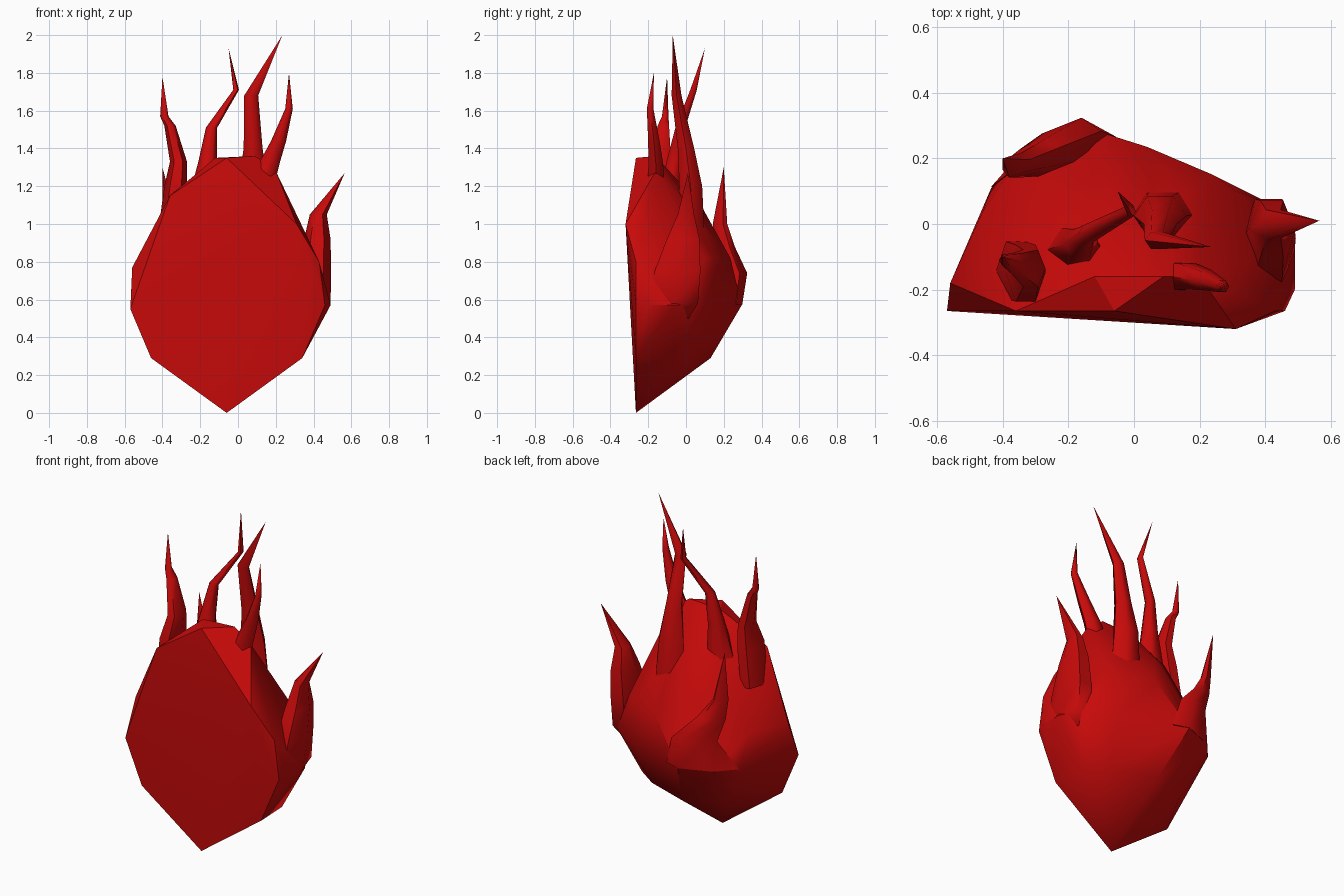
import bpy
import bmesh
from math import cos, sin, pi, radians
from mathutils import Vector

cube = bpy.data.objects.get("Cube")
if cube:
    bpy.data.objects.remove(cube, do_unlink=True)

# Single flat flame colour
flame_red = bpy.data.materials.new("flame red")
flame_red.use_nodes = True
colour = (0.58, 0.003, 0.003, 1)
flame_red.diffuse_color = colour
flame_red.node_tree.nodes["Principled BSDF"].inputs["Base Color"].default_value = colour

FRONT = -.265


def finish_object(name, mesh_builder, sharp_angle):
    """Turn a bmesh into a red object with smooth shading and sharp edges."""
    bmesh.ops.recalc_face_normals(mesh_builder, faces=mesh_builder.faces)
    mesh = bpy.data.meshes.new(name)
    mesh_builder.to_mesh(mesh)
    mesh_builder.free()
    mesh.materials.append(flame_red)
    part = bpy.data.objects.new(name, mesh)
    bpy.context.collection.objects.link(part)
    bpy.ops.object.select_all(action="DESELECT")
    part.select_set(True)
    bpy.context.view_layer.objects.active = part
    bpy.ops.object.shade_smooth_by_angle(angle=radians(sharp_angle))


def faceted_body(name, front_outline, back_points):
    """Wrap a convex faceted shell around the front outline and back points."""
    builder = bmesh.new()
    for x, z in front_outline:
        builder.verts.new((x, FRONT, z))
    for point in back_points:
        builder.verts.new(point)
    hull = bmesh.ops.convex_hull(builder, input=builder.verts[:])
    unused = {item for item in hull["geom_interior"] if isinstance(item, bmesh.types.BMVert)}
    bmesh.ops.delete(builder, geom=list(unused), context="VERTS")
    bmesh.ops.dissolve_limit(builder, angle_limit=radians(2),
                             verts=builder.verts[:], edges=builder.edges[:])
    finish_object(name, builder, 32)


def flame_tongue(name, stations, tip, sides=6, slant=0):
    """Loft rings (x, y, z, half width, half depth) to a sharp tip; slant skews them in plan."""
    builder = bmesh.new()
    rings = []
    for x, y, z, width, depth in stations:
        centre = Vector((x, y, z))
        ring = []
        for index in range(sides):
            turn = 2 * pi * index / sides
            across = width * cos(turn)
            offset = Vector((across, depth * sin(turn) + slant * across, 0))
            ring.append(builder.verts.new(centre + offset))
        rings.append(ring)
    builder.faces.new(rings[0])
    for lower, upper in zip(rings, rings[1:]):
        for index in range(sides):
            following = (index + 1) % sides
            builder.faces.new((lower[index], lower[following],
                               upper[following], upper[index]))
    point = builder.verts.new(tip)
    for index in range(sides):
        builder.faces.new((rings[-1][index], rings[-1][(index + 1) % sides], point))
    finish_object(name, builder, 62)


# Main body: flat front, rounded back and sloping crown
faceted_body(
    "flame_body",
    front_outline=[
        (-.06, 0), (-.46, .29), (-.57, .55), (-.36, 1.15), (-.24, 1.23),
        (-.06, 1.35), (.43, .8), (.46, .57), (.34, .29),
    ],
    back_points=[
        # Lower bowl
        (.31, -.32, 1), (-.06, .13, .29), (-.3, .02, .29), (.2, .04, .29),
        (.33, -.05, .29), (-.435, .11, .57), (-.34, .22, .57), (-.15, .295, .57),
        (-.06, .26, .57), (.24, .15, .57), (.42, .06, .57),
        (.49, -.06, .57), (.49, -.2, .57),
        # Shoulders
        (-.56, -.18, .77), (-.46, .04, .77), (.04, .235, .82), (.24, .15, .82),
        (.31, .1, .82),
        # Crown
        (-.43, -.19, 1), (-.33, -.07, 1.03), (-.07, .09, 1.08), (-.22, 0, 1.12),
        (.14, .08, 1), (.09, -.16, 1.36), (-.12, -.16, 1.35),
        (.2, -.16, 1.28), (.24, -.2, 1.15),
    ],
)

# Tall right tongue
flame_tongue("right_tongue", [
    (-.36, -.14, .98, .06, .1), (-.33, -.15, 1.2, .06, .1),
    (-.315, -.135, 1.33, .045, .065), (-.36, -.12, 1.52, .03, .035),
    (-.39, -.11, 1.57, .022, .02)], (-.4, -.1, 1.78))

# Slim bent tongue beside the crown
flame_tongue("crown_tongue", [
    (-.18, -.08, 1.1, .09, .08), (-.16, -.06, 1.33, .05, .05),
    (-.14, -.03, 1.51, .03, .03), (-.01, .04, 1.71, .015, .02)], (-.05, .1, 1.93))

# Tallest tongue, rising from the back
flame_tongue("tallest_tongue", [
    (.09, .03, .92, .1, .08), (.08, .025, 1.2, .08, .07), (.08, 0, 1.4, .05, .05),
    (.07, -.05, 1.68, .037, .03)], (.235, -.07, 2))

# Curled tongue at the front left
flame_tongue("curled_tongue", [
    (.12, -.16, 1.2, .07, .05), (.165, -.16, 1.32, .055, .045),
    (.215, -.17, 1.44, .04, .035), (.27, -.19, 1.61, .02, .02)], (.27, -.17, 1.8))

# Broad tongue wrapping the left side
flame_tongue("left_tongue", [
    (.38, -.09, .5, .06, .12), (.405, -.075, .58, .085, .16),
    (.41, -.045, .75, .083, .14), (.42, -.015, .92, .07, .1),
    (.425, 0, 1.05, .045, .05)], (.565, .01, 1.27))

# Broad tongue wrapping the back right
flame_tongue("back_tongue", [
    (-.245, .19, .57, .19, .08), (-.22, .235, .74, .12, .075),
    (-.31, .2, .88, .075, .05), (-.36, .18, 1, .04, .035)], (-.4, .2, 1.3), slant=.4)
